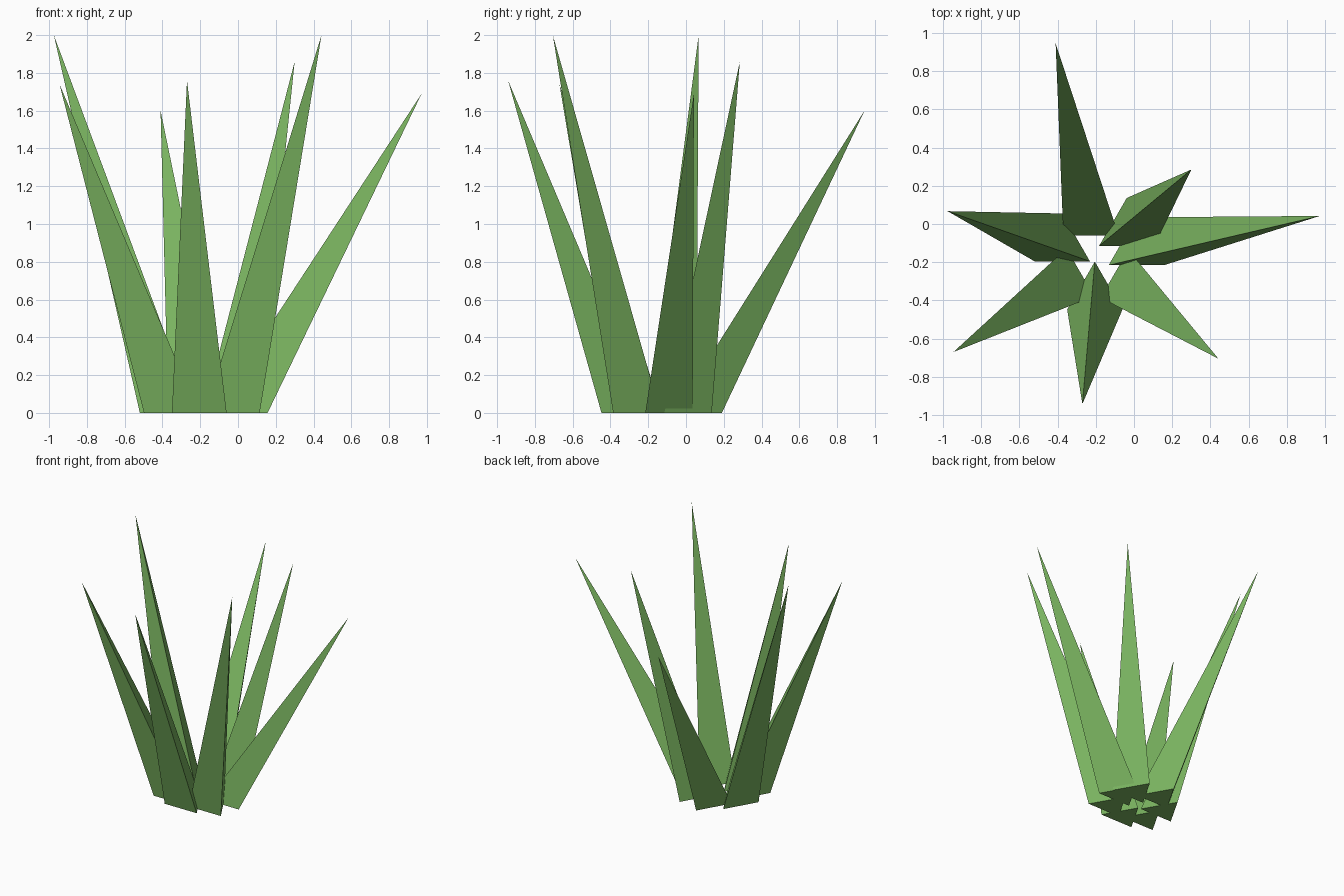
import bpy
import math

cube = bpy.data.objects.get("Cube")
if cube:
    bpy.data.objects.remove(cube, do_unlink=True)

# Single leaf colour
green = bpy.data.materials.new("leaf_green")
green.use_nodes = True
leaf_colour = (0.195, 0.456, 0.117, 1)
green.diffuse_color = leaf_colour
green.node_tree.nodes["Principled BSDF"].inputs["Base Color"].default_value = leaf_colour

RADIUS = 0.167


def blade(name, centre, tip):
    """Three-sided spike: equilateral foot on the ground, apex pulled to tip."""
    bpy.ops.mesh.primitive_cone_add(vertices=3, radius1=RADIUS, radius2=0, depth=1)
    obj = bpy.context.object
    obj.name = obj.data.name = name
    verts = obj.data.vertices
    foot = [v for v in verts if v.co.z < 0]
    apex = [v for v in verts if v.co.z > 0]
    for i, v in enumerate(foot):
        a = math.radians(90 + 120 * i)
        # keep the primitive's own winding direction
        a = math.atan2(v.co.y, v.co.x)
        v.co = (centre[0] + RADIUS * math.cos(a), centre[1] + RADIUS * math.sin(a), 0)
    for v in apex:
        v.co = tip
    obj.data.materials.append(green)


# Tuft of leaning blades: foot centre, tip
blade("back_blade", (-0.225, 0.023), (-0.41, 0.945, 1.60))
blade("right_blade", (-0.375, -0.112), (-0.975, 0.067, 2.0))
blade("left_blade", (0.012, -0.132), (0.972, 0.042, 1.69))
blade("back_left_blade", (-0.038, -0.031), (0.30, 0.285, 1.86))
blade("front_blade", (-0.205, -0.364), (-0.27, -0.942, 1.76))
blade("front_right_blade", (-0.353, -0.295), (-0.945, -0.67, 1.74))
blade("front_left_blade", (-0.03, -0.302), (0.442, -0.705, 2.0))
